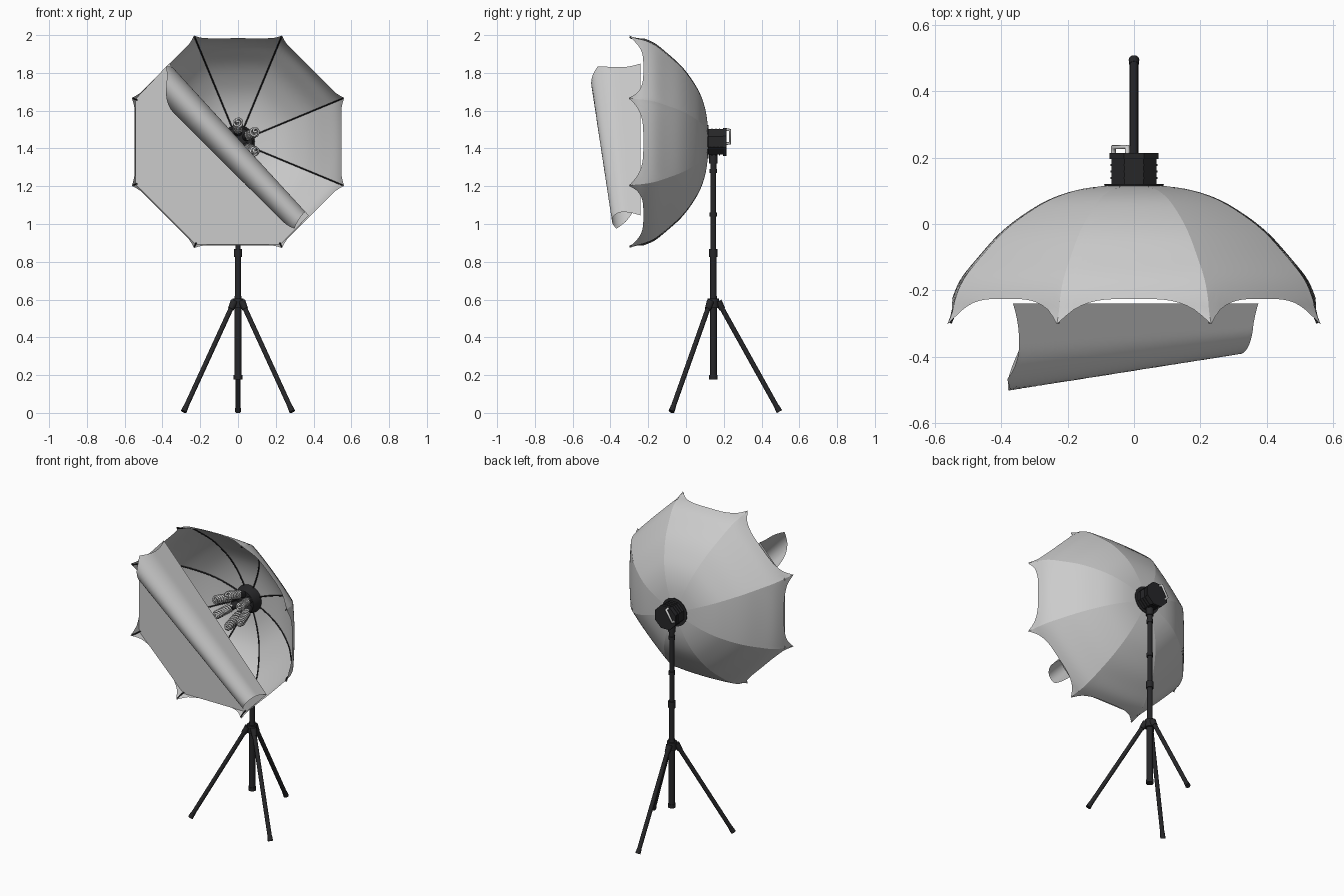
import bpy, bmesh, math
from mathutils import Vector

if "Cube" in bpy.data.objects:
    bpy.data.objects.remove(bpy.data.objects["Cube"])

CZ = 1.435          # height of the lamp axis
PY = 0.145          # y of the stand pole
dark = bpy.data.materials.new("black_metal")
dark.diffuse_color = (0.02, 0.02, 0.022, 1)
dark.use_nodes = True
dark.node_tree.nodes["Principled BSDF"].inputs["Base Color"].default_value = dark.diffuse_color


def finish(bm, name, mat=None, angle=35):
    me = bpy.data.meshes.new(name)
    bm.to_mesh(me)
    bm.free()
    ob = bpy.data.objects.new(name, me)
    bpy.context.collection.objects.link(ob)
    if mat:
        me.materials.append(mat)
    bpy.ops.object.select_all(action='DESELECT')
    ob.select_set(True)
    bpy.context.view_layer.objects.active = ob
    bpy.ops.object.shade_smooth_by_angle(angle=math.radians(angle))
    return ob


def rod(name, a, b, r1, r2=None, seg=16, mat=dark, spin=0.0):
    a, b = Vector(a), Vector(b)
    bm = bmesh.new()
    bmesh.ops.create_cone(bm, cap_ends=True, segments=seg, radius1=r1,
                          radius2=r1 if r2 is None else r2, depth=(b - a).length)
    q = (b - a).to_track_quat('Z', 'Y')
    for v in bm.verts:
        p = v.co.copy()
        c, s = math.cos(spin), math.sin(spin)
        v.co = (a + b) / 2 + q @ Vector((p.x * c - p.y * s, p.x * s + p.y * c, p.z))
    return finish(bm, name, mat)


def tube(name, pts, r, mat=None, res=1):
    cu = bpy.data.curves.new(name, 'CURVE')
    cu.dimensions = '3D'
    cu.bevel_depth, cu.bevel_resolution, cu.use_fill_caps = r, res, True
    sp = cu.splines.new('POLY')
    sp.points.add(len(pts) - 1)
    for p, q in zip(sp.points, pts):
        p.co = (*q, 1)
    ob = bpy.data.objects.new(name, cu)
    bpy.context.collection.objects.link(ob)
    if mat:
        cu.materials.append(mat)
    return ob


def grid(bm, f, nu, nv):
    g = [[bm.verts.new(f(i / nu, j / nv)) for j in range(nv + 1)] for i in range(nu + 1)]
    for i in range(nu):
        for j in range(nv):
            bm.faces.new((g[i][j], g[i + 1][j], g[i + 1][j + 1], g[i][j + 1]))


# Umbrella rib profile (radius, y), smoothly interpolated
RIB = [(.05, .119), (.17, .105), (.27, .075), (.36, .025), (.433, -.03), (.50, -.10),
       (.555, -.165), (.583, -.225), (.592, -.265), (.609, -.302)]


def rib(t):
    n = len(RIB) - 1
    i = min(int(t * n), n - 1)
    x = t * n - i
    P = [Vector(RIB[max(0, min(n, k))]) for k in (i - 1, i, i + 1, i + 2)]
    return 0.5 * (2 * P[1] + (P[2] - P[0]) * x + (2 * P[0] - 5 * P[1] + 4 * P[2] - P[3]) * x * x
                  + (3 * P[1] - P[0] - 3 * P[2] + P[3]) * x ** 3)


def polar(r, ang, y):
    return Vector((r * math.cos(ang), y, CZ + r * math.sin(ang)))


# Eight-panel umbrella dome with scalloped rim
bm = bmesh.new()
for k in range(8):
    a0 = math.radians(22.5 + 45 * k)
    a1 = a0 + math.pi / 4

    def panel(u, w):
        v = 2 * u - 1
        r, y = rib(w * (.78 + .22 * abs(v) ** 4))
        r *= 1 + .018 * (1 - v * v)
        return polar(r, a0, y).lerp(polar(r, a1, y), u)
    grid(bm, panel, 20, 30)
finish(bm, "umbrella_dome", angle=60)

# Thin ribs inside the dome
for k in range(8):
    a = math.radians(22.5 + 45 * k)
    pts = [polar(rib(i / 30).x - .006, a, rib(i / 30).y - .005) for i in range(30)]
    tube(f"umbrella_rib_{k}", pts, .004, dark)

# Flat half of the front diffuser sheet
YF = -.24
A, B = Vector((-.365, YF, 1.85)), Vector((.375, YF, 1.045))
bm = bmesh.new()
corners = [polar(.588, math.radians(d), YF) for d in (157.5, 202.5, 247.5, 292.5)]
bm.faces.new([bm.verts.new(p) for p in [A] + corners + [B]])
finish(bm, "diffuser_flat_half")

# Peeled half of the diffuser, rolled forward along the fold line
d = (B - A).normalized()
n = Vector((-d.z, 0, d.x))
if n.x < 0:
    n = -n
LEN = (B - A).length


def section(u, s):
    depth, a = .27 - .12 * s, .085 - .025 * s
    h = depth / 2
    if u < h:
        return 0, -u
    rem, th = u - h, 0
    while rem > 0:
        rem -= .02 * math.hypot(a * math.sin(th), h * math.cos(th))
        th += .02
    hh = h if th < math.pi else h * .85
    return -a + a * math.cos(th), -h - hh * math.sin(th)


def flap(i, j):
    s = i * LEN
    edge = min(s, LEN - s)
    u = j * min(.23 + edge, .55)
    if u < .23:
        s = LEN / 2 + (s - LEN / 2) * (1 - .05 * 4 * (u / .23) * (1 - u / .23))
    x, y = section(u, s / LEN)
    return A + d * s + n * x + Vector((0, y, 0))


bm = bmesh.new()
grid(bm, flap, 48, 40)
finish(bm, "diffuser_rolled_half", angle=60)

# Lamp head behind the dome and hub inside it
rod("lamp_housing", (0, .11, CZ), (0, .2, CZ), .074, seg=8, spin=math.pi / 8)
rod("lamp_back_plate", (0, .196, CZ), (0, .214, CZ), .08, seg=8, spin=math.pi / 8)
for k in range(3):
    y = .135 + .02 * k
    rod(f"cooling_fin_{k}", (0, y, CZ), (0, y + .006, CZ), .077, seg=8, spin=math.pi / 8)
rod("inner_hub", (0, .12, CZ), (0, .05, CZ), .09, .075, seg=24)
tube("back_handle", [(-.02, .21, 1.5), (-.02, .232, 1.497), (-.062, .232, 1.428),
                     (-.062, .21, 1.425)], .008, res=2)

# Six splayed spiral bulbs on sockets
for k in range(6):
    a = math.radians(30 + 60 * k)
    p0, p1 = polar(.05, a, .06), polar(.108, a, -.12)
    ax = (p1 - p0).normalized()
    e1 = ax.orthogonal().normalized()
    e2 = ax.cross(e1)
    rod(f"bulb_socket_{k}", p0, p0.lerp(p1, .3), .022, .022)
    pts = []
    for strand in (0, 1):
        one = []
        for i in range(73):
            t = i / 72
            ph = t * 4 * 2 * math.pi + strand * math.pi
            r = .022 * min(1, (1 - t) * 8 + .1)
            one.append(p0.lerp(p1, .3 + .7 * t) + (e1 * math.cos(ph) + e2 * math.sin(ph)) * r)
        pts += one if strand == 0 else one[::-1]
    tube(f"spiral_bulb_{k}", pts, .006)

# Telescopic pole and its collars
for name, z0, z1, r in [("lower_pole", .18, .62, .019), ("middle_pole", .55, .86, .017),
                        ("upper_pole", .84, 1.3, .0145), ("top_pole", 1.28, 1.39, .016),
                        ("pole_foot_cap", .178, .2, .023), ("pole_collar_1", .825, .868, .022),
                        ("pole_collar_2", 1.04, 1.062, .02), ("pole_collar_3", 1.27, 1.29, .02),
                        ("lamp_mount", 1.32, 1.375, .022), ("leg_hub", .555, .605, .03)]:
    rod(name, (0, PY, z0), (0, PY, z1), r)

# Three tripod legs with joints and feet
for k, (x, y) in enumerate([(-.285, -.075), (.285, -.075), (0, .492)]):
    foot = Vector((x, y, .012))
    out = (Vector((x, y, 0)) - Vector((0, PY, 0))).normalized()
    top = Vector((0, PY, .59)) + out * .025
    rod(f"tripod_leg_{k}", top, foot, .013)
    rod(f"leg_joint_{k}", top, top.lerp(foot, .07), .02, .016)
    rod(f"leg_foot_{k}", foot.lerp(top, .04), foot + (foot - top).normalized() * .006, .014, .016)
